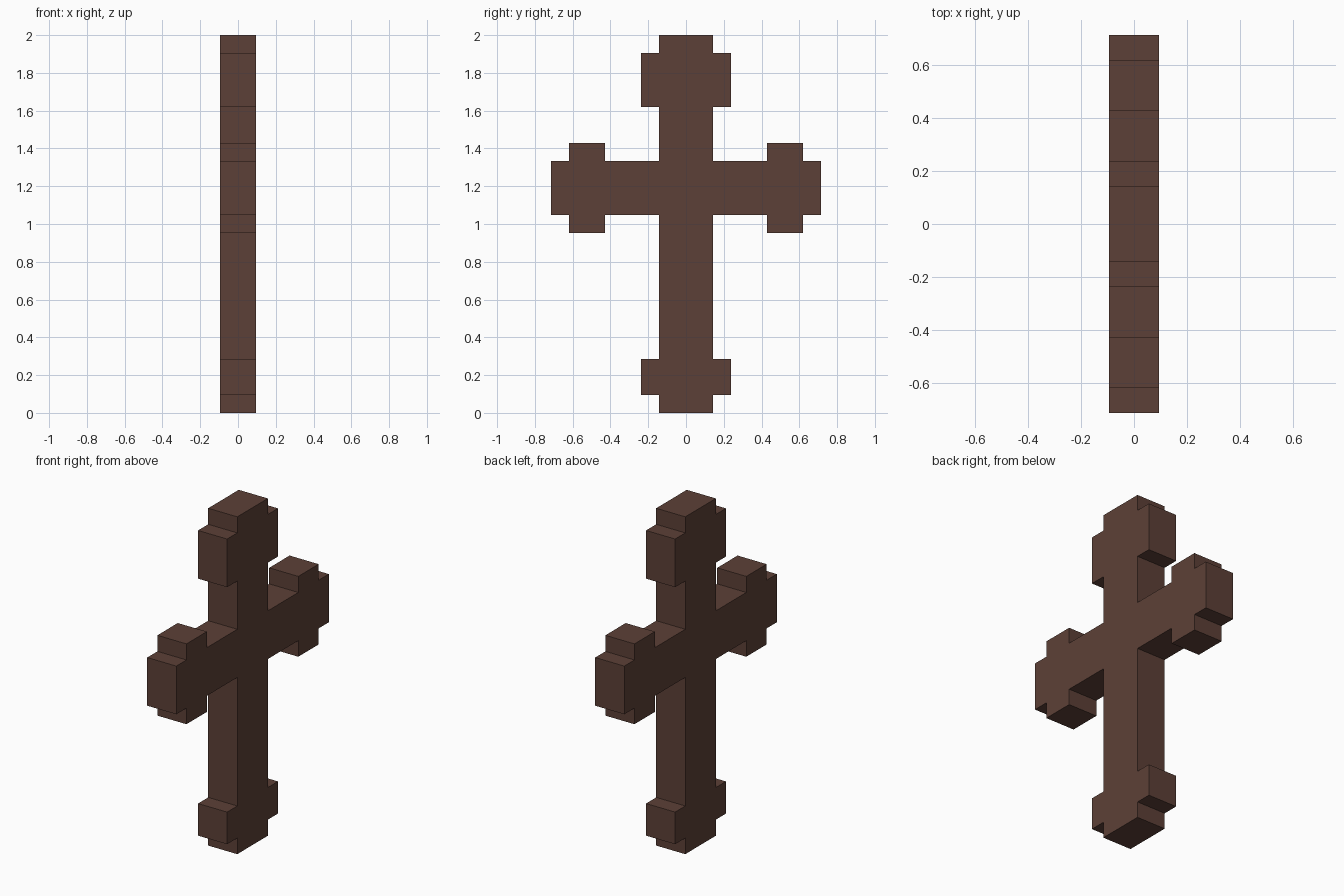
import bpy
import bmesh

if "Cube" in bpy.data.objects:
    bpy.data.objects.remove(bpy.data.objects["Cube"])

U = 2 / 21  # one step of the stepped outline

# Brown wood colour
brown = bpy.data.materials.new("dark_brown_wood")
brown.diffuse_color = (0.108, 0.051, 0.038, 1)
brown.use_nodes = True
brown.node_tree.nodes["Principled BSDF"].inputs["Base Color"].default_value = brown.diffuse_color

# Half of the cross outline from foot to top, as (y, z) in steps
half = [(1.5, 0), (1.5, 1), (2.5, 1), (2.5, 3), (1.5, 3),            # foot
        (1.5, 11), (4.5, 11), (4.5, 10), (6.5, 10), (6.5, 11),       # arm underside
        (7.5, 11), (7.5, 14),                                        # arm end
        (6.5, 14), (6.5, 15), (4.5, 15), (4.5, 14), (1.5, 14),       # arm top
        (1.5, 17), (2.5, 17), (2.5, 20), (1.5, 20), (1.5, 21)]       # head
outline = half + [(-y, z) for y, z in reversed(half)]

# Solid cross: the outline extruded through its thickness
bm = bmesh.new()
face = bm.faces.new([bm.verts.new((-U, y * U, z * U)) for y, z in outline])
ext = bmesh.ops.extrude_face_region(bm, geom=[face], use_keep_orig=True)
verts = [g for g in ext["geom"] if isinstance(g, bmesh.types.BMVert)]
bmesh.ops.translate(bm, verts=verts, vec=(2 * U, 0, 0))
bmesh.ops.recalc_face_normals(bm, faces=bm.faces[:])

mesh = bpy.data.meshes.new("cross")
bm.to_mesh(mesh)
bm.free()
mesh.materials.append(brown)
cross = bpy.data.objects.new("cross", mesh)
bpy.context.collection.objects.link(cross)
